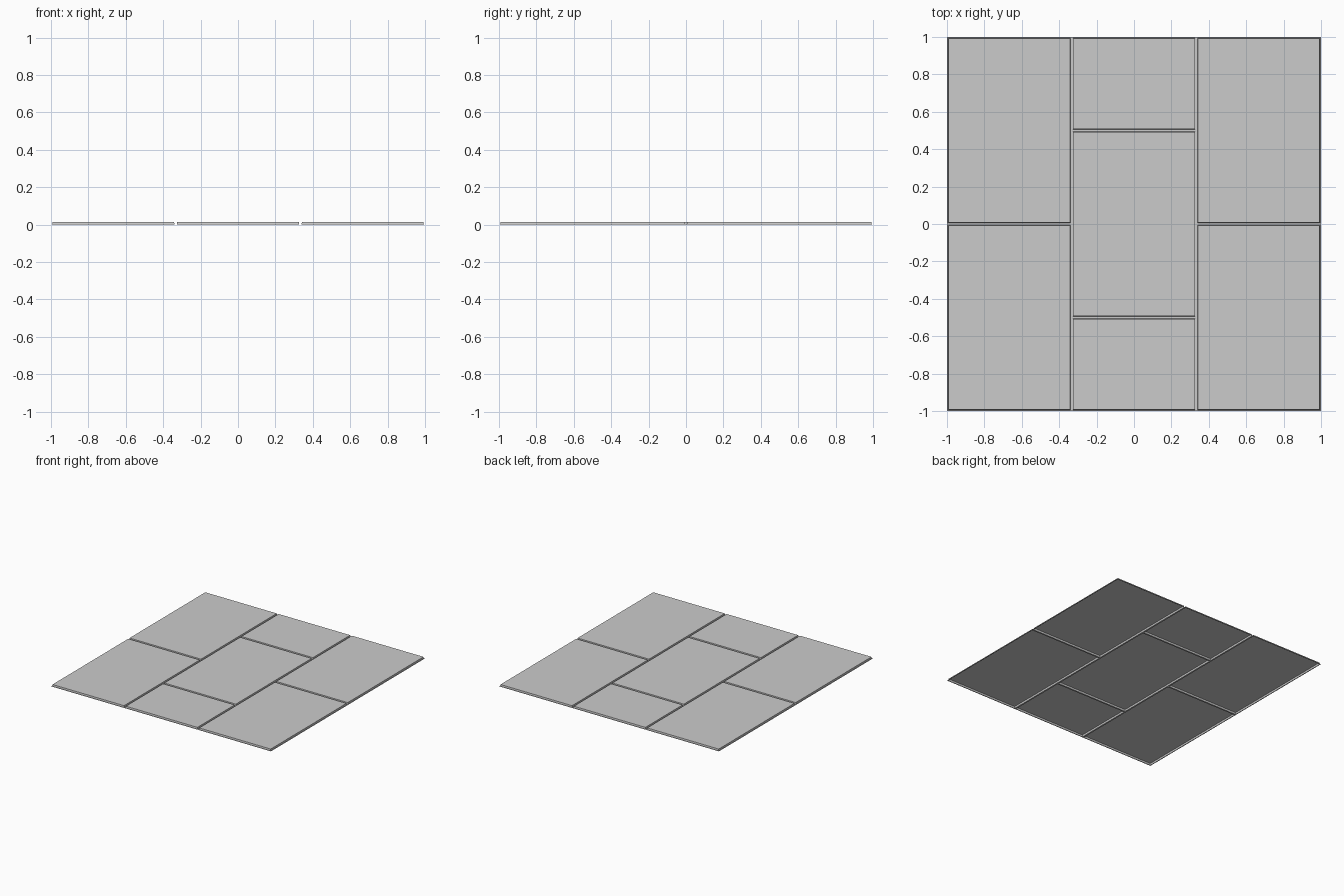
import bpy, bmesh

if "Cube" in bpy.data.objects:
    bpy.data.objects.remove(bpy.data.objects["Cube"])

HEIGHT = 0.014   # tile rise above the joints
JOINT = 0.009    # half width of a joint at floor level
SLOPE = 0.003    # width of the steep tile side

# Running-bond layout: column x range and the y breaks within it
columns = [
    (-1, -1/3, (-1, 0, 1)),
    (-1/3, 1/3, (-1, -0.5, 0.5, 1)),
    (1/3, 1, (-1, 0, 1)),
]

# One flat cell per tile
bm = bmesh.new()
for x0, x1, breaks in columns:
    for y0, y1 in zip(breaks, breaks[1:]):
        bm.faces.new([bm.verts.new((x, y, 0)) for x, y in
                      ((x0, y0), (x1, y0), (x1, y1), (x0, y1))])
bmesh.ops.remove_doubles(bm, verts=bm.verts, dist=1e-5)
bm.normal_update()

# Inset each cell to leave the joint strip, then raise the tile from it
tops = list(bm.faces)
bmesh.ops.inset_individual(bm, faces=tops, thickness=JOINT, depth=0)
bmesh.ops.inset_individual(bm, faces=tops, thickness=SLOPE, depth=0)
for v in {v for f in tops for v in f.verts}:
    v.co.z = HEIGHT
bm.normal_update()

mesh = bpy.data.meshes.new("floor_tiles")
bm.to_mesh(mesh)
bm.free()
bpy.context.collection.objects.link(bpy.data.objects.new("floor_tiles", mesh))
